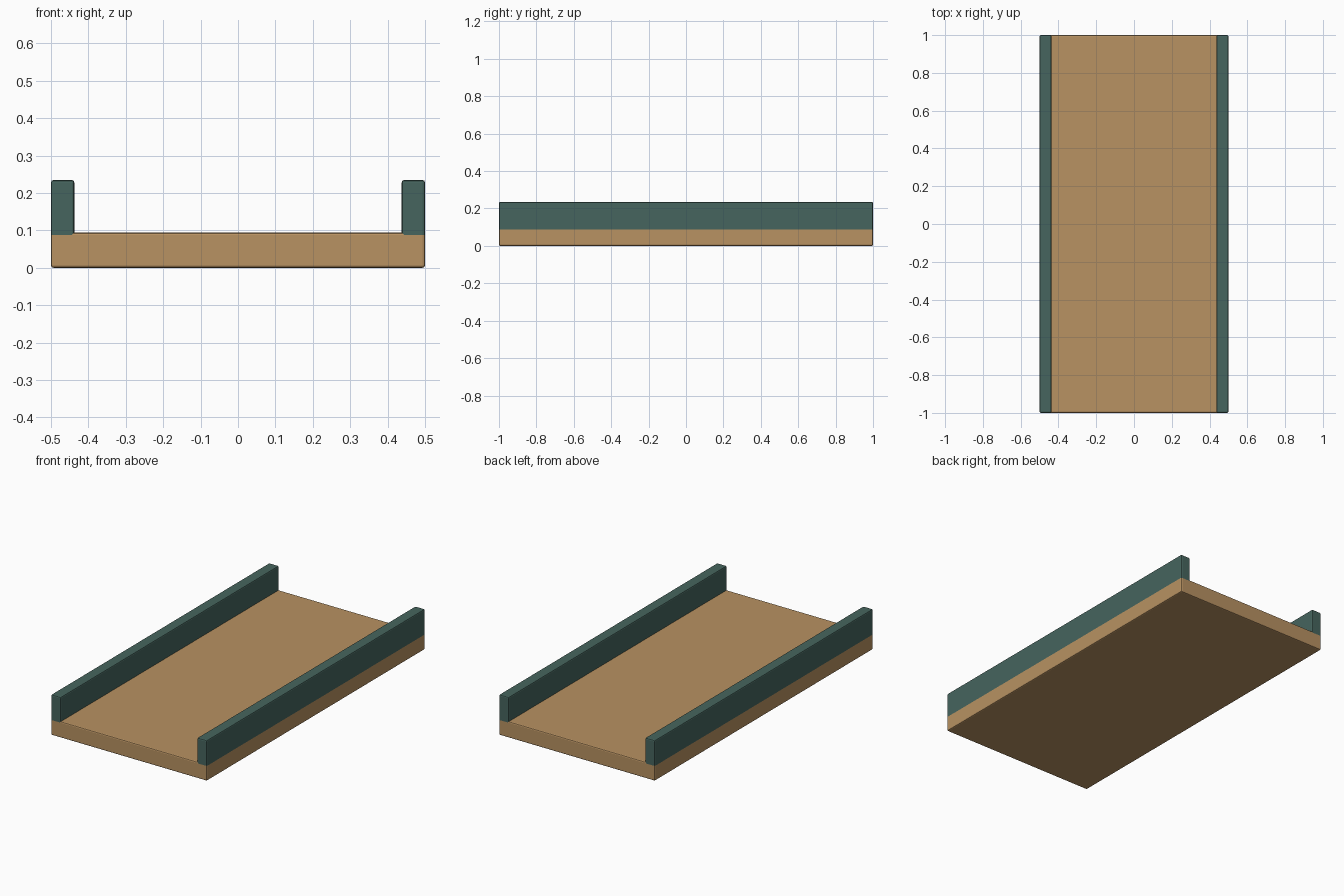
import bpy, bmesh
from mathutils import Vector

if "Cube" in bpy.data.objects:
    bpy.data.objects.remove(bpy.data.objects["Cube"])


def material(name, rgb):
    m = bpy.data.materials.new(name)
    m.diffuse_color = (*rgb, 1)
    m.use_nodes = True
    m.node_tree.nodes["Principled BSDF"].inputs["Base Color"].default_value = m.diffuse_color
    return m


def rounded_box(name, lo, hi, mat, round_bottom=True, radius=0.0065):
    """Box between two corners with softened edges."""
    lo, hi = Vector(lo), Vector(hi)
    size, mid = hi - lo, (lo + hi) / 2
    bm = bmesh.new()
    bmesh.ops.create_cube(bm, size=1)
    for v in bm.verts:
        v.co = Vector(a * b for a, b in zip(v.co, size)) + mid
    edges = [e for e in bm.edges
             if round_bottom or any(v.co.z > mid.z for v in e.verts)]
    bmesh.ops.bevel(bm, geom=edges, offset=radius, segments=2,
                    profile=0.5, affect='EDGES')
    mesh = bpy.data.meshes.new(name)
    bm.to_mesh(mesh)
    bm.free()
    mesh.materials.append(mat)
    obj = bpy.data.objects.new(name, mesh)
    bpy.context.collection.objects.link(obj)
    return obj


tan = material("warm_tan", (0.479, 0.287, 0.122))
green = material("dark_green", (0.061, 0.130, 0.112))

# Flat deck
rounded_box("deck", (-0.5, -1, 0), (0.5, 1, 0.094), tan)

# Raised rails along both long sides, seated in the deck's rounded edge
for side, x in (("left", -0.5), ("right", 0.4375)):
    rounded_box(side + "_rail", (x, -1, 0.0872), (x + 0.0625, 1, 0.2345),
                green, round_bottom=False)
